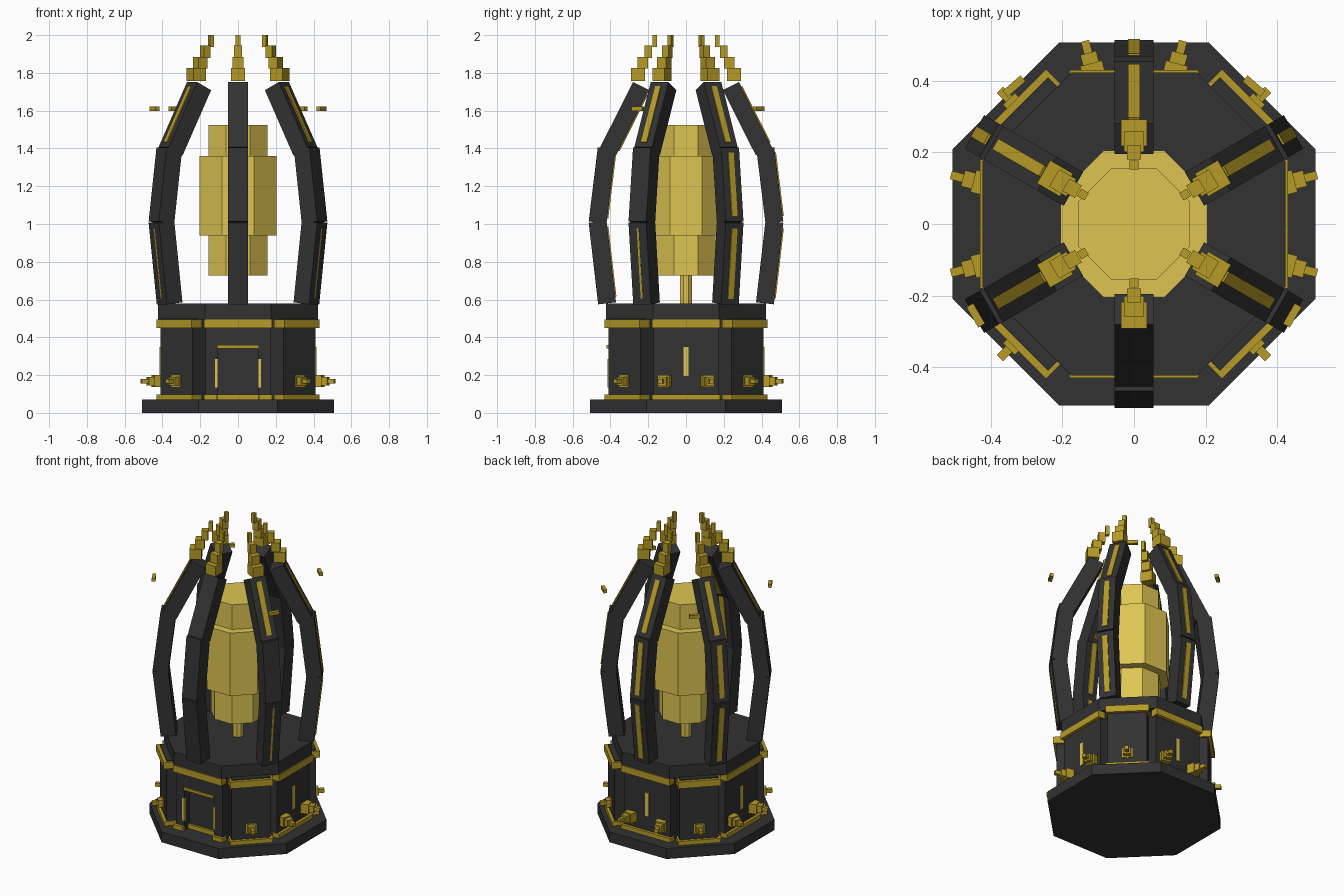
import bpy, bmesh, math
from mathutils import Matrix, Vector

cube = bpy.data.objects.get("Cube")
if cube:
    bpy.data.objects.remove(cube, do_unlink=True)


def material(name, rgb):
    m = bpy.data.materials.new(name)
    m.use_nodes = True
    col = (*rgb, 1.0)
    m.diffuse_color = col
    m.node_tree.nodes["Principled BSDF"].inputs["Base Color"].default_value = col
    return m


DARK = material("charcoal", (0.032, 0.032, 0.033))
GOLD = material("gold", (0.47, 0.33, 0.02))
PALE = material("pale gold", (0.73, 0.56, 0.085))


def turn(deg):
    return Matrix.Rotation(math.radians(deg), 4, 'Z')


def finish(name, mat, bm):
    mesh = bpy.data.meshes.new(name)
    bm.to_mesh(mesh)
    bm.free()
    mesh.materials.append(mat)
    ob = bpy.data.objects.new(name, mesh)
    bpy.context.collection.objects.link(ob)
    return ob


def boxes(name, mat, parts):
    """One object from (matrix, centre, size) boxes."""
    bm = bmesh.new()
    for m, c, s in parts:
        bmesh.ops.create_cube(bm, size=1, matrix=m @ Matrix.Translation(c) @ Matrix.Diagonal((*s, 1)))
    return finish(name, mat, bm)


def octagon(name, mat, apothem, z0, z1):
    """Eight-sided prism with flat sides on the axes."""
    bm = bmesh.new()
    r = apothem / math.cos(math.pi / 8)
    bmesh.ops.create_cone(bm, cap_ends=True, segments=8, radius1=r, radius2=r, depth=z1 - z0,
                          matrix=Matrix.Translation((0, 0, (z0 + z1) / 2)) @ turn(22.5))
    return finish(name, mat, bm)


def wall(angle, r0, r1, y0, y1, z0, z1):
    """Box given by its radial, sideways and height ranges, turned to face an angle."""
    return (turn(angle), ((r0 + r1) / 2, (y0 + y1) / 2, (z0 + z1) / 2),
            (r1 - r0, y1 - y0, z1 - z0))


# Base building
octagon("foundation", DARK, 0.507, 0, 0.07)
octagon("inner_core", DARK, 0.36, 0.07, 0.5)
octagon("roof_slab", DARK, 0.424, 0.495, 0.58)

AXIS, DIAG, FRONT = (0, 90, 180), (45, 135, 225, 315), 270
walls = [wall(a, 0.34, 0.41, -0.172, 0.172, 0.07, 0.5) for a in AXIS]
walls += [wall(a, 0.34, 0.46, -0.12, 0.12, 0.07, 0.5) for a in DIAG]
# Front wall with door opening
walls += [wall(FRONT, 0.34, 0.41, s * 0.14 - 0.032, s * 0.14 + 0.032, 0.07, 0.5) for s in (-1, 1)]
walls += [wall(FRONT, 0.34, 0.41, -0.11, 0.11, 0.345, 0.5)]
boxes("outer_walls", DARK, walls)

# Gold trim bands
upper = [wall(a, 0.38, 0.431, -0.18, 0.18, 0.45, 0.495) for a in (*AXIS, FRONT)]
upper += [wall(a, 0.40, 0.48, -0.132, 0.132, 0.45, 0.495) for a in DIAG]
boxes("upper_band", GOLD, upper)
lower = [wall(a, 0.38, 0.428, -0.18, 0.18, 0.07, 0.098) for a in AXIS]
lower += [wall(a, 0.40, 0.478, -0.132, 0.132, 0.07, 0.098) for a in DIAG]
lower += [wall(FRONT, 0.38, 0.428, s * 0.145 - 0.035, s * 0.145 + 0.035, 0.07, 0.098) for s in (-1, 1)]
lower += [wall(FRONT, 0.35, 0.375, -0.11, 0.11, 0.07, 0.098)]
boxes("lower_band", GOLD, lower)

# Door trim and wall lights
boxes("door_lintel", GOLD, [wall(FRONT, 0.40, 0.42, -0.11, 0.11, 0.342, 0.36)])
boxes("door_lights", PALE, [wall(FRONT, 0.40, 0.416, s * 0.114 - 0.007, s * 0.114 + 0.007, 0.135, 0.285)
                            for s in (-1, 1)])
boxes("wall_lights", PALE, [wall(a, 0.40, 0.415, -0.013, 0.013, 0.195, 0.35) for a in AXIS])

# Stepped wall knobs, none beside the door
knobs = []
for a in range(15, 360, 30):
    if a in (255, 285):
        continue
    for r0, r1, h in ((0.40, 0.465, 0.032), (0.465, 0.495, 0.023), (0.495, 0.53, 0.012)):
        knobs.append(wall(a, r0, r1, -h, h, 0.168 - h, 0.168 + h))
boxes("wall_knobs", GOLD, knobs)

# Central vessel
octagon("vessel_stem", PALE, 0.032, 0.58, 0.74)
octagon("vessel_core", PALE, 0.155, 0.727, 1.525)
octagon("vessel_collar", PALE, 0.205, 0.94, 1.36)

# Six bent arms: (radius, height) ends of each segment
SEGMENTS = [((0.418, 0.58), (0.468, 1.012)),
            ((0.468, 1.008), (0.42, 1.40)),
            ((0.412, 1.385), (0.238, 1.73))]
THICK, WIDTH = 0.095, 0.108


def segment_frame(angle, p, q):
    tilt = math.atan2(q[0] - p[0], q[1] - p[1])
    mid = Matrix.Translation(((p[0] + q[0]) / 2, 0, (p[1] + q[1]) / 2))
    return turn(angle) @ mid @ Matrix.Rotation(tilt, 4, 'Y'), (Vector(q) - Vector(p)).length


arms, strips = [], []
for angle in range(30, 360, 60):
    for i, (p, q) in enumerate(SEGMENTS):
        m, length = segment_frame(angle, p, q)
        arms.append((m, (0, 0, 0), (THICK, WIDTH, length)))
        # Inlay strips: inside on the front arm, mostly omitted on its neighbours
        side = -1 if angle == FRONT else 1
        width, proud = 0.034, 0.006
        if angle in (210, 330):
            if i == 1:
                continue
            if i == 0:
                width, proud = 0.012, 0.001
        strips.append((m, (side * (THICK / 2 + proud - 0.006), 0, 0), (0.012, width, length * 0.86)))
boxes("arms", DARK, arms)
boxes("arm_strips", GOLD, strips)

# Stepped finials curling inward above each arm
STEPS = [(0.255, 1.758, 1.826, 0.037), (0.23, 1.822, 1.885, 0.028),
         (0.20, 1.88, 1.945, 0.02), (0.165, 1.938, 2.0, 0.012)]
boxes("finials", GOLD, [wall(a, r - h, r + h, -h, h, z0, z1)
                        for a in range(30, 360, 60) for r, z0, z1, h in STEPS])

# Small floating bars around the arm tops
boxes("floating_bars", GOLD, [wall(a, 0.50, 0.522, -0.033, 0.033, 1.599, 1.621)
                              for a in (49, 131, 210, 330)])
